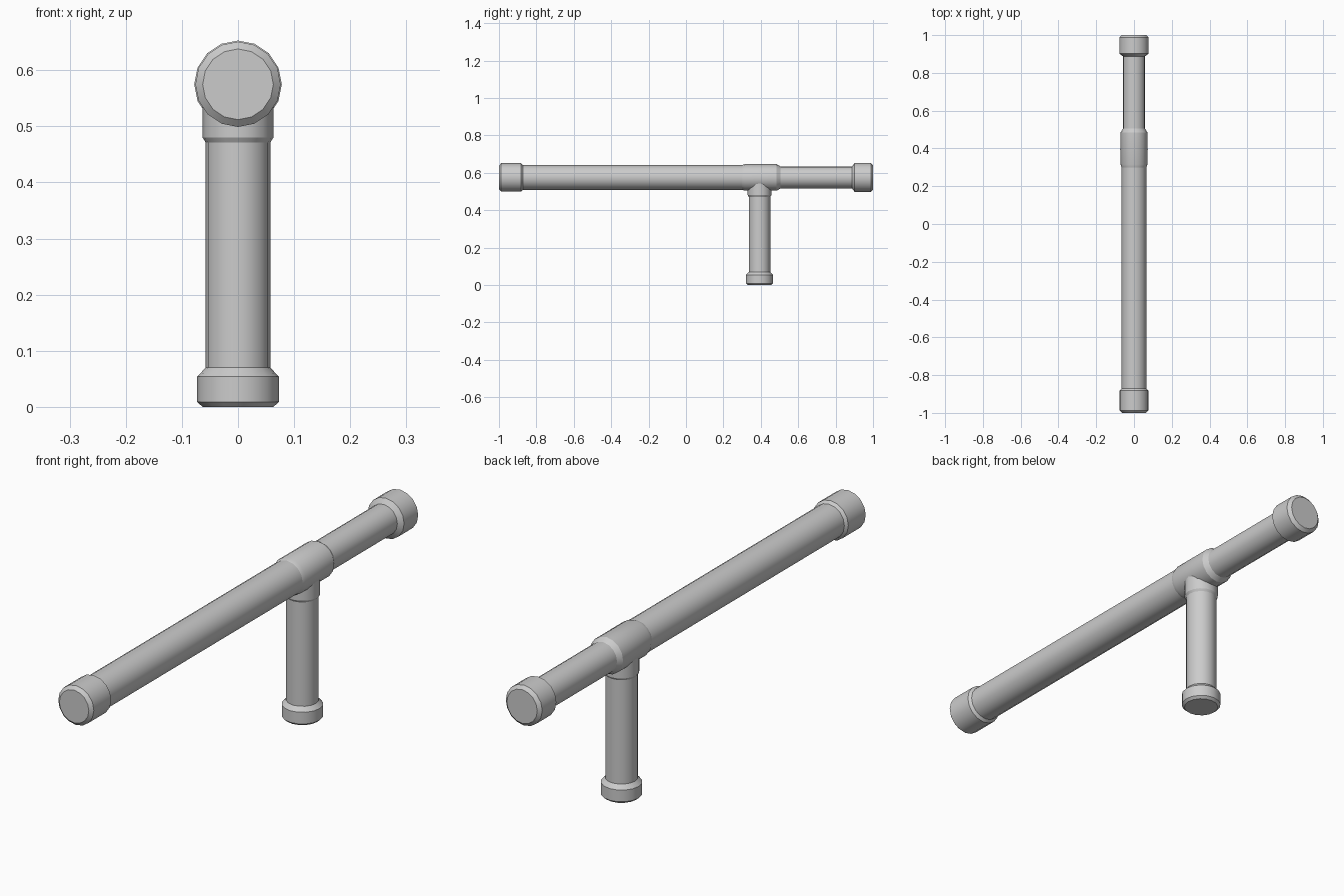
import bpy, bmesh, math
from mathutils import Matrix, Vector

if "Cube" in bpy.data.objects:
    bpy.data.objects.remove(bpy.data.objects["Cube"])

SIDES = 16
BAR_Z = 0.575
HANDLE_Y = 0.393


def lathe(name, profile, matrix, cap_start=False, cap_end=False):
    """Revolve (distance along axis, radius) pairs around local z."""
    bm = bmesh.new()
    rings = []
    for d, r in profile:
        rings.append([bm.verts.new((r * math.cos(2 * math.pi * i / SIDES),
                                    r * math.sin(2 * math.pi * i / SIDES), d))
                      for i in range(SIDES)])
    for a, b in zip(rings, rings[1:]):
        for i in range(SIDES):
            j = (i + 1) % SIDES
            bm.faces.new((a[i], a[j], b[j], b[i]))
    if cap_start:
        bm.faces.new(rings[0][::-1])
    if cap_end:
        bm.faces.new(rings[-1])
    bm.transform(matrix)
    mesh = bpy.data.meshes.new(name)
    bm.to_mesh(mesh)
    bm.free()
    obj = bpy.data.objects.new(name, mesh)
    bpy.context.collection.objects.link(obj)
    bpy.ops.object.select_all(action='DESELECT')
    obj.select_set(True)
    bpy.context.view_layer.objects.active = obj
    bpy.ops.object.shade_smooth_by_angle(angle=math.radians(30))
    return obj


# local z runs along world +y for the baton, straight up for the handle
along = Matrix.Translation((0, 0, BAR_Z)) @ Matrix.Rotation(-math.pi / 2, 4, 'X')
up = Matrix.Translation((0, HANDLE_Y, 0))

# baton: front cap, long shaft, collar, short shaft, rear cap
lathe("front_cap", [(-1, 0.063), (-0.988, 0.076), (-0.882, 0.076), (-0.872, 0.066)],
      along, cap_start=True)
lathe("long_shaft", [(-0.872, 0.066), (0.30, 0.066)], along)
lathe("tee_collar", [(0.30, 0.066), (0.315, 0.071), (0.485, 0.071), (0.505, 0.059)], along)
lathe("short_shaft", [(0.505, 0.059), (0.888, 0.059)], along)
lathe("rear_cap", [(0.888, 0.059), (0.902, 0.078), (0.988, 0.078), (1, 0.065)],
      along, cap_end=True)

# side handle: end cap, grip, socket running up into the collar
lathe("handle_cap", [(0, 0.063), (0.009, 0.073), (0.054, 0.073), (0.07, 0.0575)],
      up, cap_start=True)
lathe("handle_grip", [(0.07, 0.0575), (0.471, 0.0575)], up)
lathe("handle_socket", [(0.471, 0.0575), (0.48, 0.063), (0.545, 0.063)], up)
